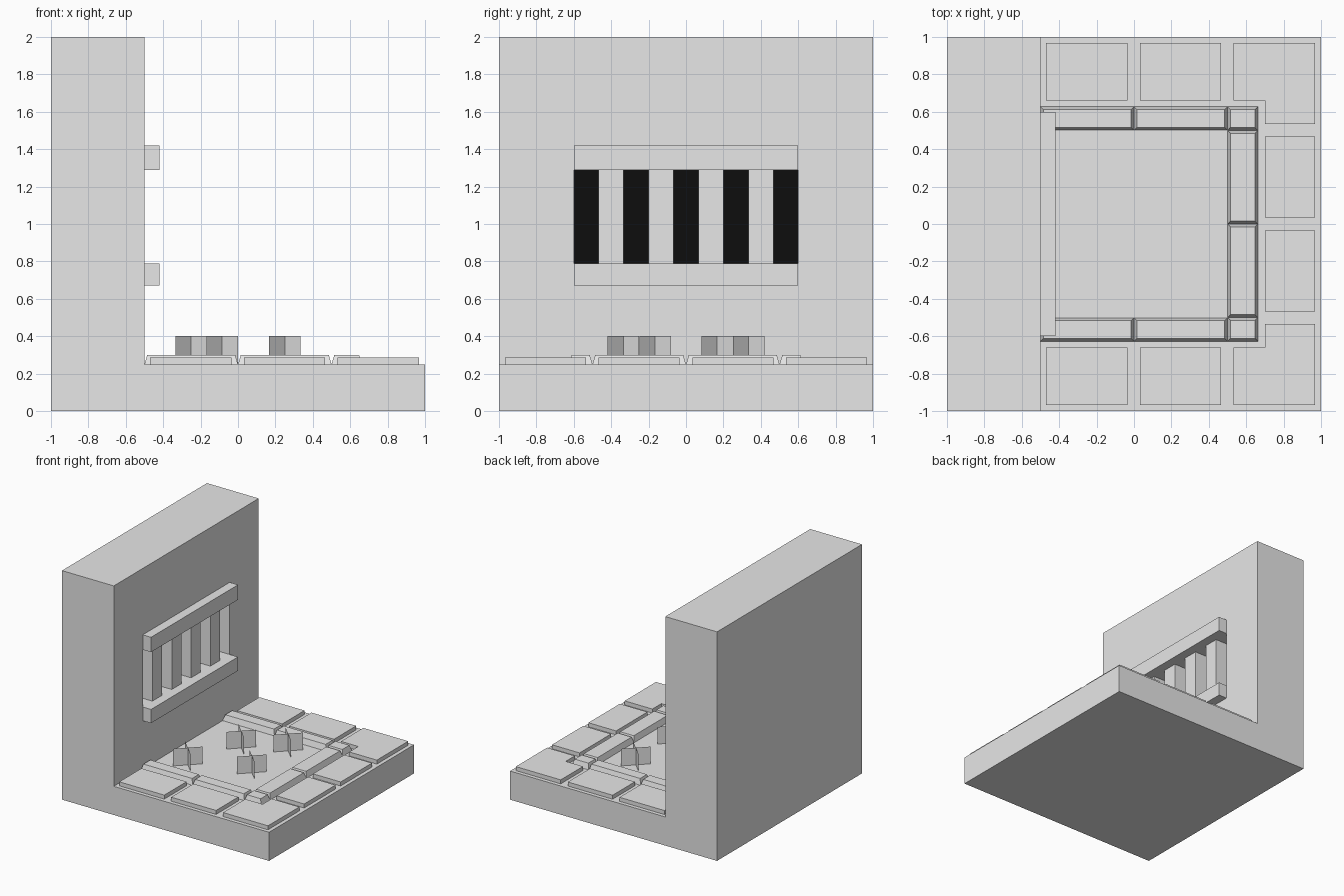
import bpy, bmesh
from mathutils import Vector

if "Cube" in bpy.data.objects:
    bpy.data.objects.remove(bpy.data.objects["Cube"])


def material(name, rgb):
    m = bpy.data.materials.new(name)
    m.diffuse_color = (*rgb, 1)
    m.use_nodes = True
    m.node_tree.nodes["Principled BSDF"].inputs["Base Color"].default_value = m.diffuse_color
    return m


STONE = material("pale grey stone", (0.8, 0.8, 0.8))
BLACK = material("dark opening", (0.004, 0.004, 0.004))


def finish(bm, name, mats=(STONE,), closed=True):
    if closed:
        bmesh.ops.recalc_face_normals(bm, faces=bm.faces[:])
    me = bpy.data.meshes.new(name)
    bm.to_mesh(me)
    bm.free()
    for m in mats:
        me.materials.append(m)
    ob = bpy.data.objects.new(name, me)
    bpy.context.collection.objects.link(ob)
    return ob


def prism(bm, points, move):
    """Extrude a closed outline by a vector."""
    f = bm.faces.new([bm.verts.new(p) for p in points])
    r = bmesh.ops.extrude_face_region(bm, geom=[f], use_keep_orig=True)
    top = [v for v in r["geom"] if isinstance(v, bmesh.types.BMVert)]
    bmesh.ops.translate(bm, vec=Vector(move), verts=top)
    return top


def block(name, x0, x1, y0, y1, z0, z1, taper=0.0):
    """Box, with its top edges drawn in by the taper."""
    bm = bmesh.new()
    top = prism(bm, [(x0, y0, z0), (x1, y0, z0), (x1, y1, z0), (x0, y1, z0)], (0, 0, z1 - z0))
    for v in top:
        v.co.x += taper if v.co.x < (x0 + x1) / 2 else -taper
        v.co.y += taper if v.co.y < (y0 + y1) / 2 else -taper
    return finish(bm, name)


# wall and ground slab: one L-shaped profile, with five dark slots sunk in the wall
FLOOR = 0.25
bm = bmesh.new()
profile = [(-1, 0), (1, 0), (1, FLOOR), (-0.5, FLOOR), (-0.5, 2), (-1, 2)]
prism(bm, [(x, -1, z) for x, z in profile], (0, 2, 0))
bmesh.ops.recalc_face_normals(bm, faces=bm.faces[:])
step = 1.2 / 9
cuts = [((0, -0.6 + i * step, 0), (0, 1, 0)) for i in range(10)]
cuts += [((0, 0, z), (0, 0, 1)) for z in (0.79, 1.29)]
for co, no in cuts:
    bmesh.ops.bisect_plane(bm, geom=bm.verts[:] + bm.edges[:] + bm.faces[:], plane_co=co, plane_no=no)
slots = []
for f in bm.faces:
    c = f.calc_center_median()
    if f.normal.x > 0.9 and abs(c.x + 0.5) < 0.01 and 0.79 < c.z < 1.29 and abs(c.y) < 0.6:
        if int((c.y + 0.6) / step) % 2 == 0:
            slots.append(f)
backs = bmesh.ops.extrude_discrete_faces(bm, faces=slots)["faces"]
for f in backs:
    f.material_index = 1
    bmesh.ops.translate(bm, vec=(-0.15, 0, 0), verts=f.verts[:])
finish(bm, "wall_and_ground", (STONE, BLACK))

# window rails
block("lower_rail", -0.5, -0.42, -0.6, 0.6, 0.67, 0.79)
block("upper_rail", -0.5, -0.42, -0.6, 0.6, 1.29, 1.42)

# front and back halves of the paving and kerb mirror each other
TILE = 0.285
for s, side in ((-1, "front"), (1, "back")):
    def strip(name, x0, x1, a, b, z1, taper=0.0):
        lo, hi = sorted((s * a, s * b))
        return block(name, x0, x1, lo, hi, FLOOR, z1, taper)

    # square-cut paving tiles
    strip(side + "_tile_left", -0.47, -0.035, 0.66, 0.967, TILE)
    strip(side + "_tile_middle", 0.032, 0.465, 0.66, 0.967, TILE)
    strip(side + "_tile_side", 0.70, 0.967, 0.035, 0.468, TILE)
    # notched corner tile
    bm = bmesh.new()
    corner = [(0.533, 0.967), (0.533, 0.66), (0.70, 0.66), (0.70, 0.535), (0.967, 0.535), (0.967, 0.967)]
    prism(bm, [(x, s * y, FLOOR) for x, y in corner], (0, 0, TILE - FLOOR))
    finish(bm, side + "_tile_corner")

    # bevelled kerb stones
    strip(side + "_kerb_left", -0.5, 0, 0.502, 0.627, 0.30, 0.015)
    strip(side + "_kerb_right", 0, 0.5, 0.502, 0.627, 0.30, 0.015)
    strip(side + "_kerb_corner", 0.5, 0.662, 0.5, 0.627, 0.30, 0.015)
    strip(side + "_kerb_side", 0.5, 0.662, 0, 0.5, 0.30, 0.015)

# plants: pairs of crossed upright planes
R = 0.084
for i, (x, y) in enumerate([(-0.25, -0.335), (-0.085, 0.167), (0.25, -0.165), (0.25, 0.335)]):
    bm = bmesh.new()
    for d in (1, -1):
        a, b = (x - R, y - d * R), (x + R, y + d * R)
        bm.faces.new([bm.verts.new(p) for p in
                      ((*a, FLOOR), (*b, FLOOR), (*b, 0.40), (*a, 0.40))])
    finish(bm, f"plant_{i + 1}", closed=False)
